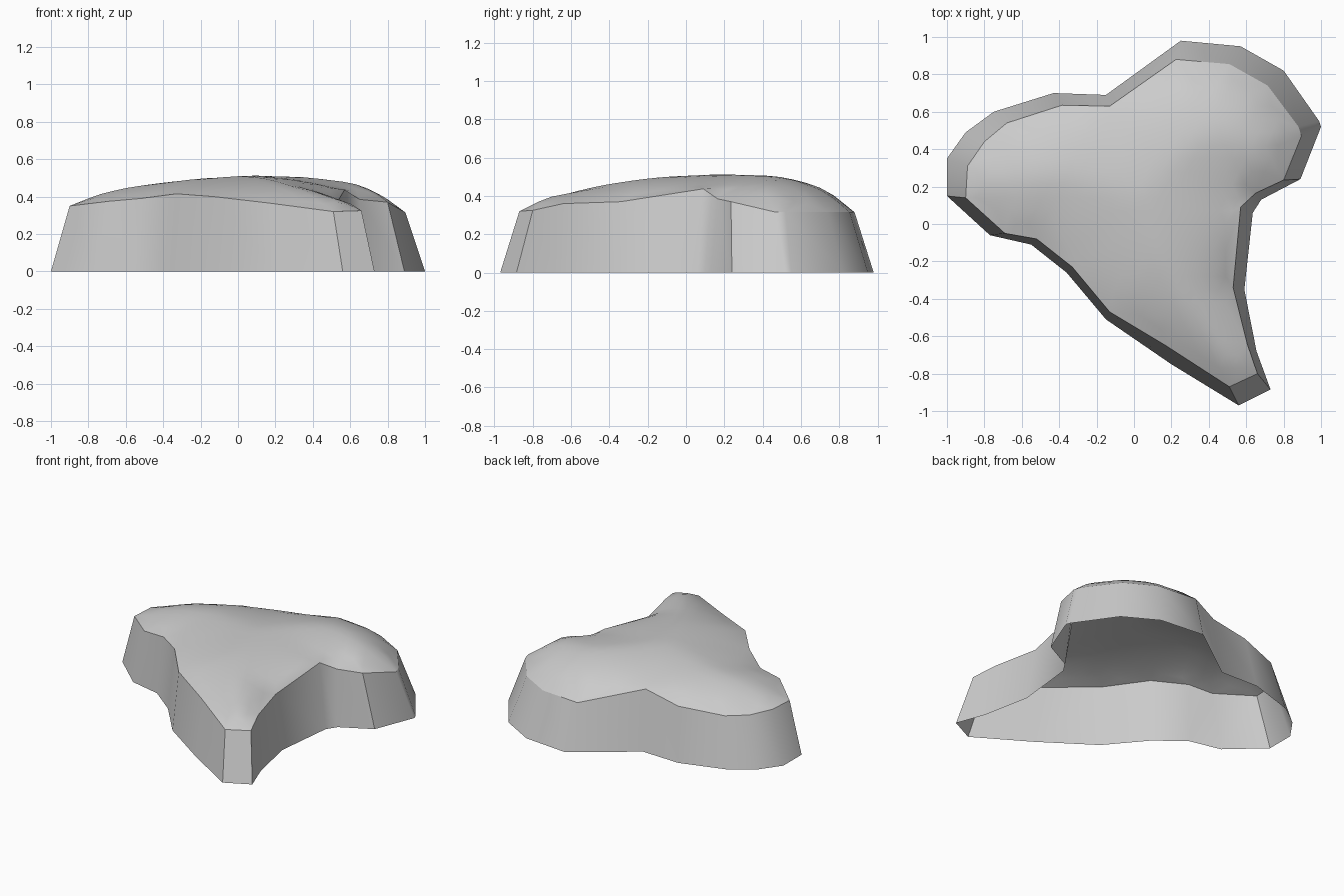
import bpy
import math
from mathutils import Vector
from mathutils.geometry import delaunay_2d_cdt, intersect_point_line

if "Cube" in bpy.data.objects:
    bpy.data.objects.remove(bpy.data.objects["Cube"])

# Outline stations, clockwise: base x, base y, rim x, rim y, rim z
OUTLINE = [
    (-1.00, .35, -.89, .31, .35), (-.90, .49, -.80, .44, .335),
    (-.75, .60, -.68, .54, .335), (-.43, .70, -.385, .635, .36),
    (-.15, .69, -.13, .63, .41), (.25, .98, .225, .88, .315),
    (.57, .95, .51, .855, .315), (.80, .82, .715, .74, .315),
    (.99, .55, .88, .52, .315), (1.00, .52, .895, .47, .315),
    (.89, .24, .80, .235, .37), (.68, .13, .65, .165, .385),
    (.635, .06, .57, .09, .437), (.59, -.35, .53, -.34, .37),
    (.655, -.68, .605, -.64, .36), (.73, -.885, .66, -.80, .325),
    (.56, -.97, .51, -.87, .32), (.20, -.75, .17, -.65, .365),
    (-.15, -.51, -.13, -.47, .40), (-.36, -.26, -.33, -.23, .415),
    (-.55, -.11, -.52, -.08, .39), (-.77, -.06, -.69, -.05, .375),
    (-1.00, .15, -.90, .14, .35),
]
N = len(OUTLINE)
base = [Vector((p[0], p[1], 0)) for p in OUTLINE]
rim = [Vector(p[2:]) for p in OUTLINE]
samples = [rim[i].lerp(rim[(i + 1) % N], k / 8) for i in range(N) for k in range(8)]


def make(name, verts, faces, angle):
    mesh = bpy.data.meshes.new(name)
    mesh.from_pydata(verts, [], faces)
    mesh.update()
    obj = bpy.data.objects.new(name, mesh)
    bpy.context.collection.objects.link(obj)
    bpy.ops.object.select_all(action='DESELECT')
    obj.select_set(True)
    bpy.context.view_layer.objects.active = obj
    bpy.ops.object.shade_smooth_by_angle(angle=math.radians(angle))
    return obj


def rim_distance(p):
    best = 9.0
    for i in range(N):
        a, b = rim[i].xy, rim[(i + 1) % N].xy
        q, t = intersect_point_line(p, a, b)
        q = a.lerp(b, min(1, max(0, t)))
        best = min(best, (p - q.xy).length)
    return best


def height(p):
    # Blend from the rim height up to a gently falling crown
    total = weight = 0.0
    for s in samples:
        w = ((p - s.xy).length_squared + 1e-6) ** -1.5
        total += w * s.z
        weight += w
    edge = total / weight
    crown = .525 - .07 * (p - Vector((.25, .3))).length_squared
    return edge + (crown - edge) * (1 - math.exp(-rim_distance(p) / .185))


# Sloping side wall, open underneath
make("side_wall", base + rim,
     [(i, i + N, (i + 1) % N + N, (i + 1) % N) for i in range(N)], 40)

# Domed top: triangulated grid inside the rim
STEP = .07
points = [r.xy for r in rim]
for i in range(-13, 14):
    for j in range(-13, 14):
        p = Vector((i * STEP + (j % 2) * STEP / 2, j * STEP))
        if rim_distance(p) > .04:
            points.append(p)
flat, _, tris, *_ = delaunay_2d_cdt(points, [], [list(reversed(range(N)))], 1, 1e-5)
used = sorted({v for t in tris for v in t})
index = {v: k for k, v in enumerate(used)}
top_verts = [(flat[v].x, flat[v].y, height(flat[v])) for v in used]
make("domed_top", top_verts, [[index[v] for v in t] for t in tris], 60)
